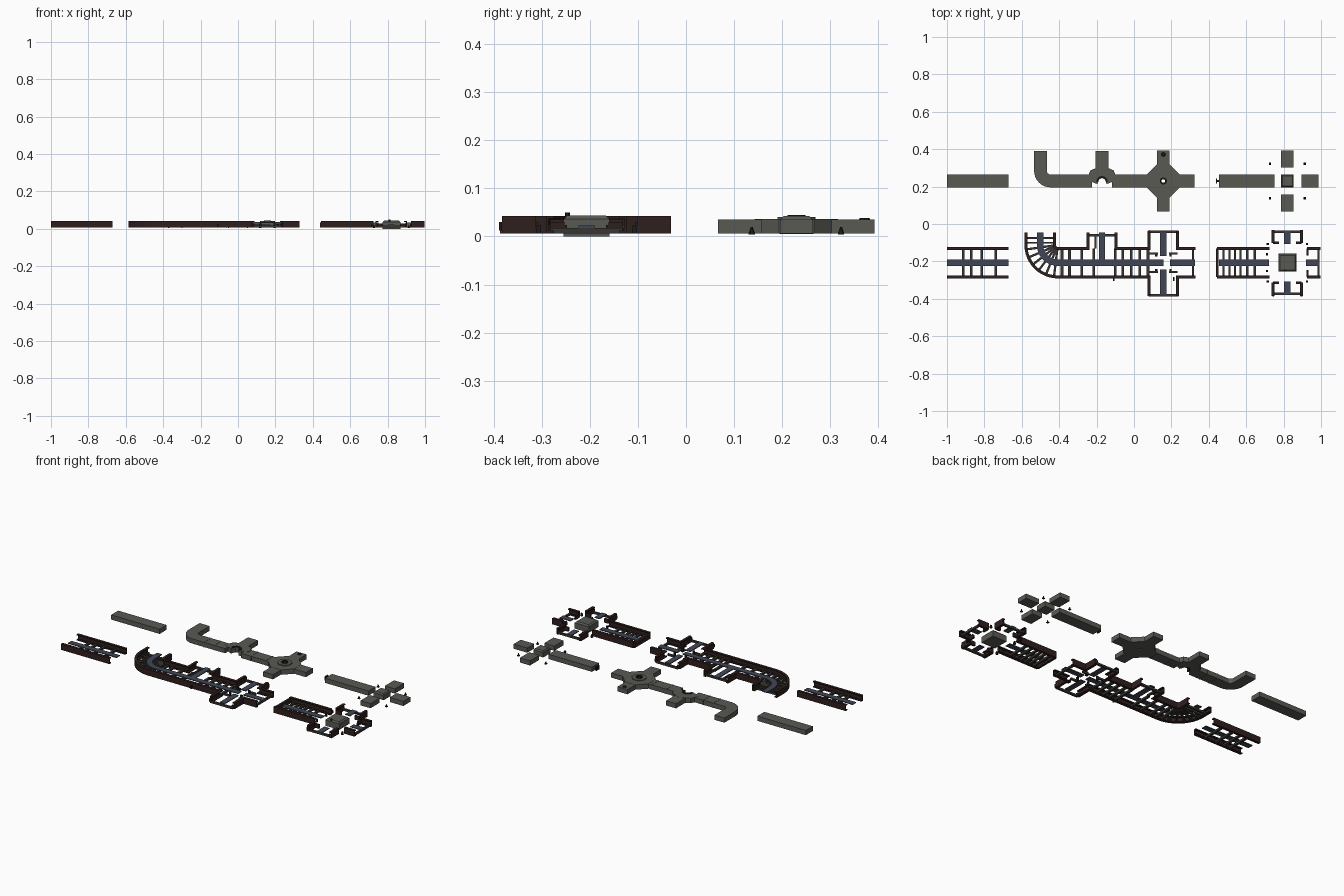
import bpy, bmesh, math
from mathutils import Vector

if "Cube" in bpy.data.objects:
    bpy.data.objects.remove(bpy.data.objects["Cube"])

def mat(name, c):
    m = bpy.data.materials.new(name)
    m.diffuse_color = (*c, 1)
    m.use_nodes = True
    m.node_tree.nodes["Principled BSDF"].inputs["Base Color"].default_value = m.diffuse_color
    return m

GREY = mat("duct grey", (0.1, 0.1, 0.088))
RUST = mat("dark brown steel", (0.028, 0.014, 0.013))
BLUE = mat("slate blue", (0.052, 0.062, 0.092))
TIE = mat("tie grey", (0.04, 0.037, 0.034))
BLACK = mat("black metal", (0.012, 0.012, 0.012))

def finish(name, bm, m):
    bmesh.ops.recalc_face_normals(bm, faces=bm.faces)
    me = bpy.data.meshes.new(name)
    bm.to_mesh(me)
    bm.free()
    me.materials.append(m)
    o = bpy.data.objects.new(name, me)
    bpy.context.collection.objects.link(o)
    return o

def sweep(name, path, prof, m, closed=False):
    """Sweep a (left offset, z) profile along a flat path with mitred corners."""
    bm = bmesh.new()
    P = [Vector(p) for p in path]
    n = len(P)
    rings = []
    for i in range(n):
        ds = []
        if i > 0 or closed:
            ds.append((P[i] - P[i - 1]).normalized())
        if i < n - 1 or closed:
            ds.append((P[(i + 1) % n] - P[i]).normalized())
        ns = [Vector((-d.y, d.x)) for d in ds]
        a = sum(ns, Vector((0, 0))).normalized()
        a = a / a.dot(ns[0])
        rings.append([bm.verts.new((P[i].x + a.x * u, P[i].y + a.y * u, z)) for u, z in prof])
    k = len(prof)
    for i in range(n if closed else n - 1):
        A, B = rings[i], rings[(i + 1) % n]
        for j in range(k):
            bm.faces.new((A[j], A[(j + 1) % k], B[(j + 1) % k], B[j]))
    if not closed:
        bm.faces.new(rings[0])
        bm.faces.new(rings[-1])
    return finish(name, bm, m)

def rect(w, z0, z1):
    return [(-w / 2, z0), (w / 2, z0), (w / 2, z1), (-w / 2, z1)]

def bar(name, a, b, w, z0, z1, m):
    return sweep(name, [a, b], rect(w, z0, z1), m)

def arc(cx, cy, r, a0, a1, n):
    return [(cx + r * math.cos(math.radians(a0 + (a1 - a0) * i / n)),
             cy + r * math.sin(math.radians(a0 + (a1 - a0) * i / n))) for i in range(n + 1)]

def cone(name, x, y, z0, z1, r0, r1, n, m, turn=0):
    bm = bmesh.new()
    bmesh.ops.create_cone(bm, cap_ends=True, segments=n, radius1=r0, radius2=r1, depth=z1 - z0)
    o = finish(name, bm, m)
    o.location = (x, y, (z0 + z1) / 2)
    o.rotation_euler.z = math.radians(turn)
    return o

def rail(path, side):
    """Channel rail, flanges pointing to the inside (side 1 = left of travel)."""
    o, i, w, t, z0, z1 = -0.008 * side, 0.008 * side, -0.003 * side, 0.006, 0.006, 0.043
    sweep("rail", path, [(o, z0), (i, z0), (i, z0 + t), (w, z0 + t),
                         (w, z1 - t), (i, z1 - t), (i, z1), (o, z1)], RUST)

def tie(a, b, w=0.014):
    bar("cross_tie", a, b, w, 0.006, 0.018, TIE)

def strip(path):
    sweep("floor_strip", path, rect(0.034, 0.018, 0.023), BLUE)

# ---------- ducts (back row) ----------
Y, W, D0, D1 = 0.23, 0.068, 0.006, 0.035
def duct(path):
    sweep("duct", path, rect(W, D0, D1), GREY)

duct([(-1, Y), (-0.67, Y)])
# elbow running into the tee
duct([(-0.5, 0.39), (-0.5, 0.284)] + arc(-0.446, 0.284, 0.054, 180, 270, 8)[1:] + [(-0.225, Y)])
TX, CX, EX = -0.171, 0.157, 0.82
duct([(-0.118, Y), (CX - 0.06, Y)])
duct([(TX, 0.39), (TX, Y + 0.06)])
sweep("tee_hub", arc(TX, Y - 0.005, 0.054, 0, 180, 4), rect(0.062, D0, D1 + 0.001), GREY)
sweep("tee_collar", arc(TX, Y - 0.005, 0.027, 0, 180, 6), rect(0.01, D0, 0.041), BLACK)
# four way hub
sweep("cross_hub", arc(CX, Y, 0.052, 22.5, 382.5, 8)[:-1], rect(0.078, D0, D1 + 0.001), GREY, True)
sweep("hub_cap", arc(CX, Y, 0.032, 22.5, 382.5, 8)[:-1], rect(0.02, D1, 0.041), GREY, True)
sweep("hub_ring", arc(CX, Y, 0.016, 0, 360, 12)[:-1], rect(0.006, 0.03, 0.045), BLACK, True)
for dx, dy in ((0, 1), (0, -1), (1, 0)):
    duct([(CX + dx * 0.06, Y + dy * 0.06), (CX + dx * 0.167, Y + dy * 0.163)])
cone("arm_vent", CX, 0.372, D1, 0.039, 0.012, 0.01, 8, BLACK)
# duct joints
for x in (-0.37, -0.3, -0.05, 0.05):
    bar("joint_band", (x, Y - 0.0355), (x, Y + 0.0355), 0.006, D0 - 0.001, D1 + 0.001, GREY)
# loose duct with end valve and separated four way pieces
duct([(0.455, Y), (0.75, Y)])
bar("valve_stem", (0.438, Y), (0.456, Y), 0.012, 0.014, 0.026, BLACK)
bar("valve_wheel", (0.441, Y - 0.014), (0.441, Y + 0.014), 0.005, 0.008, 0.034, BLACK)
duct([(EX - 0.034, Y), (EX + 0.034, Y)])
cone("centre_cap", EX, Y, D1, 0.043, 0.046, 0.038, 4, GREY, 45)
for dx, dy in ((0, 1), (0, -1), (1, 0)):
    duct([(EX + dx * 0.075, Y + dy * 0.073), (EX + dx * 0.167, Y + dy * 0.163)])
for sx in (-1, 1):
    for sy in (-1, 1):
        x, y = EX + sx * 0.093, Y + sy * 0.093
        cone("foot_base", x, y, 0.004, 0.008, 0.009, 0.009, 4, BLACK, 45)
        cone("foot_cone", x, y, 0.008, 0.02, 0.006, 0.002, 6, BLACK)

# ---------- railed trenches (front row) ----------
F, H = -0.207, 0.076
def ties_x(xs, w=0.014):
    for x in xs:
        tie((x, F - H), (x, F + H), w)

# straight trench
rail([(-1, F + H), (-0.67, F + H)], -1)
rail([(-1, F - H), (-0.67, F - H)], 1)
strip([(-1, F), (-0.67, F)])
ties_x((-0.913, -0.87, -0.815, -0.74))

# elbow, tee and cross trench
ex, ey, top, bot = -0.407, -0.112, -0.045, -0.377
rail([(ex - 0.171, top), (ex - 0.171, ey)] + arc(ex, ey, 0.171, 180, 270, 12)[1:]
     + [(CX - H, F - H), (CX - H, bot)], 1)
rail([(ex - 0.019, top), (ex - 0.019, ey)] + arc(ex, ey, 0.019, 180, 270, 6)[1:]
     + [(TX - H, F + H), (TX - H, top)], -1)
rail([(TX + H, top), (TX + H, F + H), (CX - H, F + H), (CX - H, top)], -1)
rail([(CX + H, top), (CX + H, F + H), (0.33, F + H)], -1)
rail([(0.33, F - H), (CX + H, F - H), (CX + H, bot)], -1)
strip([(ex - 0.095, top), (ex - 0.095, ey)] + arc(ex, ey, 0.095, 180, 270, 10)[1:] + [(CX, F)])
strip([(TX, top), (TX, F + 0.017)])
strip([(CX, top), (CX, F + 0.035)])
strip([(CX, F - 0.035), (CX, bot)])
strip([(CX + 0.035, F), (0.325, F)])
for y in (-0.075, -0.1):
    tie((ex - 0.171, y), (ex - 0.019, y), 0.01)
for i in range(6):
    a = math.radians(188 + i * 15)
    c, s = math.cos(a), math.sin(a)
    tie((ex + 0.019 * c, ey + 0.019 * s), (ex + 0.171 * c, ey + 0.171 * s), 0.012)
ties_x((-0.385, -0.345, -0.28, -0.215, -0.1, -0.06, -0.015, 0.03, 0.075))
tie((TX - H, -0.06), (TX + H, -0.06))
tie((TX - 0.035, -0.13), (TX - 0.035, -0.06), 0.01)
for y in (top + 0.004, bot - 0.004):
    tie((CX - H, y), (CX + H, y), 0.012)
tie((0.315, F - H), (0.315, F + H), 0.012)
for s in (-1, 1):
    for t in (-1, 1):
        # posts and stubs around the open crossing
        cone("crossing_post", CX + s * 0.038, F + t * 0.038, 0.004, 0.03, 0.008, 0.008, 4, BLACK, 45)
        tie((CX + s * H, F + t * 0.05), (CX + s * 0.03, F + t * 0.05), 0.01)
for x in (-0.108, 0.213):
    bar("side_bracket", (x, F - H - 0.022), (x, F - H), 0.008, 0.01, 0.025, BLACK)

# loose straight trench with stop bar
rail([(0.445, F + H), (0.725, F + H)], -1)
rail([(0.445, F - H), (0.725, F - H)], 1)
strip([(0.455, F), (0.722, F)])
bar("end_stop", (0.446, F - H), (0.446, F + H), 0.014, 0.006, 0.035, RUST)
ties_x((0.478, 0.51, 0.54, 0.57, 0.605, 0.645), 0.012)

# separated cross: arms, posts, middle box
def turned(k, u, v):
    a = k * math.pi / 2
    c, s = round(math.cos(a)), round(math.sin(a))
    return (EX + u * c - v * s, F + u * s + v * c)

for k in range(4):
    if k != 2:
        end = 0.176
        for s in (-1, 1):
            rail([turned(k, 0.105, s * H), turned(k, end, s * H)], -s)
            bar("rail_foot", turned(k, 0.107, s * H), turned(k, 0.107, s * 0.046), 0.012, 0.006, 0.03, RUST)
        tie(turned(k, end - 0.01, -H), turned(k, end - 0.01, H), 0.012)
        strip([turned(k, 0.1, 0), turned(k, end - 0.004, 0)])
    for s in (-1, 1):
        cone("corner_post", *turned(k, 0.108 if k % 2 == 0 else 0.1, s * (0.045 if k % 2 == 0 else 0.105)),
             0.006, 0.024, 0.008, 0.006, 4, BLACK, 45)
bar("middle_box", (EX - 0.048, F), (EX + 0.048, F), 0.096, 0.0, 0.036, GREY)
cone("middle_lid", EX, F, 0.036, 0.044, 0.067, 0.056, 4, GREY, 45)
cone("lid_knob", EX - 0.01, F - 0.04, 0.036, 0.05, 0.006, 0.005, 6, BLACK)

# rounded couplers on the outer arm ends
for x in (CX - H, CX + H, EX - H, EX + H):
    for y in (top + 0.003, bot - 0.003):
        cone("coupler", x, y, 0.012, 0.03, 0.009, 0.009, 6, RUST)
